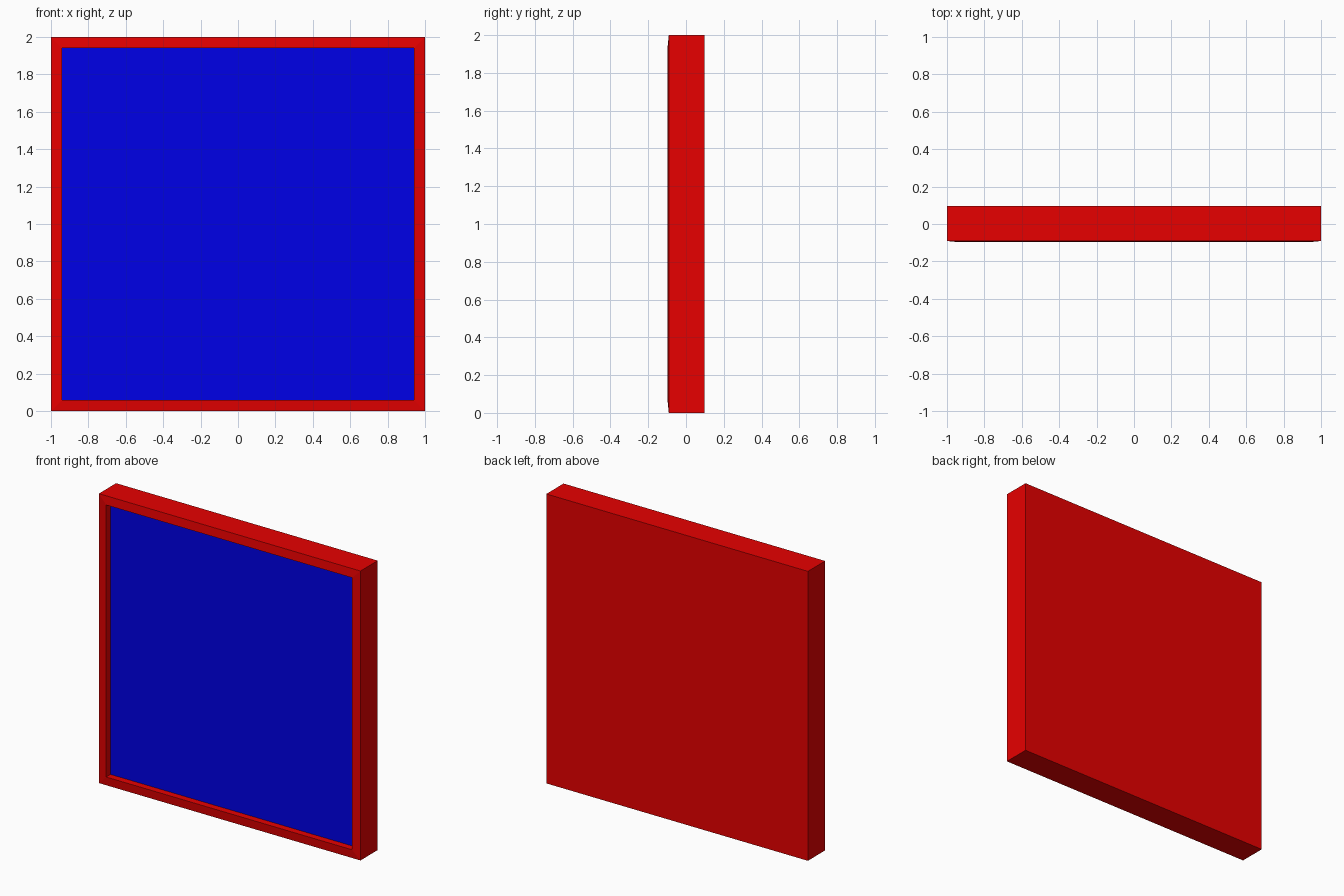
import bpy, bmesh

if "Cube" in bpy.data.objects:
    bpy.data.objects.remove(bpy.data.objects["Cube"])

HALF, DEPTH, BORDER = 1.0, 0.097, 0.085
OUTER_Y, PANEL_Y = -0.091, -0.05


def material(name, color):
    mat = bpy.data.materials.new(name)
    mat.diffuse_color = color
    mat.use_nodes = True
    mat.node_tree.nodes["Principled BSDF"].inputs["Base Color"].default_value = mat.diffuse_color
    return mat


# Square box whose front is inset to a raised lip, then sunk to a panel
bm = bmesh.new()
bmesh.ops.create_cube(bm, size=2)
for v in bm.verts:
    v.co = (v.co.x * HALF, OUTER_Y if v.co.y < 0 else DEPTH, v.co.z + HALF)
front = min(bm.faces, key=lambda f: f.calc_center_median().y)

# Gently sloping border
bmesh.ops.inset_region(bm, faces=[front], thickness=BORDER)
for v in front.verts:
    v.co.y = -DEPTH

# Straight recess walls and the coloured panel
bmesh.ops.inset_region(bm, faces=[front], thickness=0, depth=0)
for v in front.verts:
    v.co.y = PANEL_Y
front.material_index = 1
bmesh.ops.recalc_face_normals(bm, faces=bm.faces)

mesh = bpy.data.meshes.new("framed_panel")
bm.to_mesh(mesh)
bm.free()
mesh.materials.append(material("frame_red", (0.8, 0.0, 0.0, 1)))
mesh.materials.append(material("panel_blue", (0.0, 0.0, 0.8, 1)))
obj = bpy.data.objects.new("framed_panel", mesh)
bpy.context.collection.objects.link(obj)
